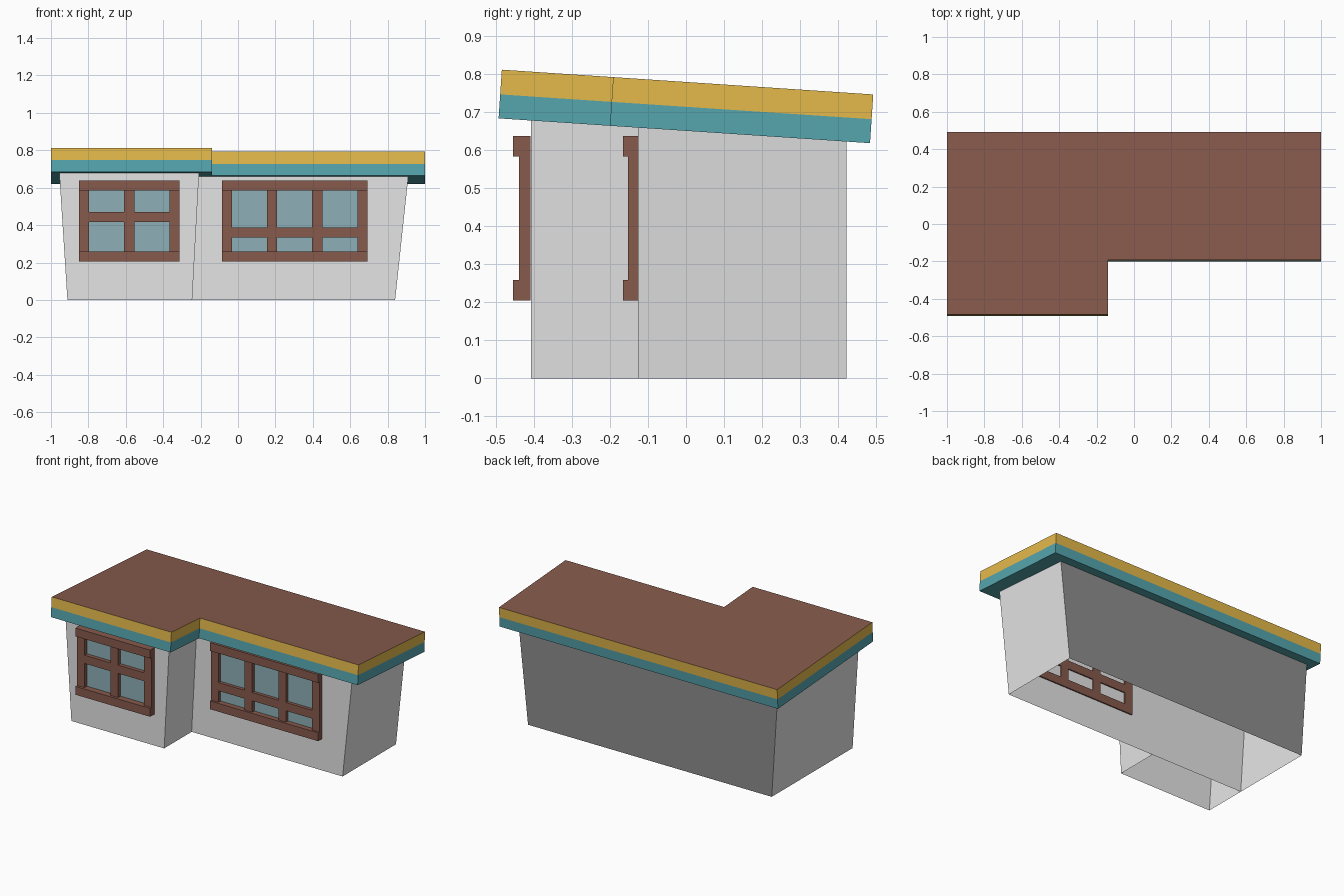
import bpy, bmesh

if "Cube" in bpy.data.objects:
    bpy.data.objects.remove(bpy.data.objects["Cube"])


def material(name, hex_code):
    def lin(c):
        return c / 12.92 if c <= 0.04045 else ((c + 0.055) / 1.055) ** 2.4
    m = bpy.data.materials.new(name)
    rgb = [lin(int(hex_code[i:i + 2], 16) / 255) for i in (0, 2, 4)]
    m.diffuse_color = (*rgb, 1)
    m.use_nodes = True
    m.node_tree.nodes["Principled BSDF"].inputs["Base Color"].default_value = m.diffuse_color
    return m


WALL = material("wall_grey", "E5E5E5")
BACK = material("back_wall_dark_grey", "8E8E8E")
BROWN = material("brown", "875A4C")
YELLOW = material("ochre", "E5BA4B")
TEAL = material("teal", "56A6AF")
GLASS = material("glass_blue_grey", "8DB0B7")


def finish(name, bm, mats):
    bmesh.ops.recalc_face_normals(bm, faces=bm.faces)
    me = bpy.data.meshes.new(name)
    bm.to_mesh(me)
    bm.free()
    for m in mats:
        me.materials.append(m)
    ob = bpy.data.objects.new(name, me)
    bpy.context.collection.objects.link(ob)
    return ob


def loft(bm, rings):
    """Join equal-length point rings with quads; return the vertex rings and the side bands."""
    vs = [[bm.verts.new(p) for p in r] for r in rings]
    bands = []
    n = len(vs[0])
    for a, b in zip(vs, vs[1:]):
        bands.append([bm.faces.new((a[i], a[(i + 1) % n], b[(i + 1) % n], b[i])) for i in range(n)])
    return vs, bands


def box(name, x0, x1, y0, y1, z0, z1, mat):
    bm = bmesh.new()
    rings = [[(x0, y0, z), (x1, y0, z), (x1, y1, z), (x0, y1, z)] for z in (z0, z1)]
    vs, _ = loft(bm, rings)
    bm.faces.new(vs[0])
    bm.faces.new(vs[1])
    return finish(name, bm, [mat])


SLOPE = 0.0667


def under(y):
    """Height of the roof underside."""
    return 0.651 - SLOPE * y


# Walls: open-bottomed shells leaning outwards in x, tops following the roof
def walls(name, base, lean, y0, y1, open_back):
    def ring(top):
        pts = []
        for i, y in ((0, y0), (1, y0), (1, y1), (0, y1)):
            z = under(y) + 0.004 if top else 0
            pts.append((base[i] + lean[i] * z, y, z))
        return pts
    bm = bmesh.new()
    _, bands = loft(bm, [ring(False), ring(True)])
    if open_back:
        bmesh.ops.delete(bm, geom=[bands[0][2]], context='FACES_ONLY')
    else:
        bands[0][2].material_index = 1  # darker back wall
    return finish(name, bm, [WALL, BACK])


walls("main_walls", (-0.912, 0.84), (-0.064, 0.107), -0.126, 0.422, False)
walls("wing_walls", (-0.912, -0.245), (-0.064, 0.054), -0.408, -0.126, True)

# Roof: tilted L-shaped slab, teal lower band, ochre upper band, brown top
outline = [(-1, -0.493), (-0.14, -0.493), (-0.14, -0.2), (1, -0.2), (1, 0.484), (-1, 0.484)]
rings = [[(x, y + SLOPE * t, under(y) + t) for x, y in outline] for t in (0, 0.063, 0.128)]
bm = bmesh.new()
vs, bands = loft(bm, rings)
for f in bands[1]:
    f.material_index = 1
bm.faces.new(vs[0])
bm.faces.new(vs[2]).material_index = 2
finish("roof", bm, [TEAL, YELLOW, BROWN])


# Windows: evenly spaced stiles, a middle rail and thicker top and bottom rails
def window(name, x0, x1, panes, mid, wall_y, front, rail_front, back):
    w, z0, z1 = 0.054, 0.205, 0.638
    step = (x1 - x0 - w) / panes
    for i in range(panes + 1):
        x = x0 + i * step
        box(f"{name}_stile_{i}", x, x + w, front, back, z0 + w, z1 - w, BROWN)
        if i < panes:
            box(f"{name}_middle_rail_{i}", x + w, x + step, front, back, mid - w / 2, mid + w / 2, BROWN)
    for part, z in (("bottom", z0), ("top", z1 - w)):
        box(f"{name}_{part}_rail", x0, x1, rail_front, back, z, z + w, BROWN)
    box(f"{name}_glass", x0 + w, x1 - w, wall_y - 0.006, wall_y - 0.001, z0 + w, z1 - w, GLASS)


window("wing_window", -0.85, -0.313, 2, 0.443, -0.408, -0.439, -0.455, -0.409)
window("main_window", -0.086, 0.692, 3, 0.36, -0.126, -0.153, -0.166, -0.118)
